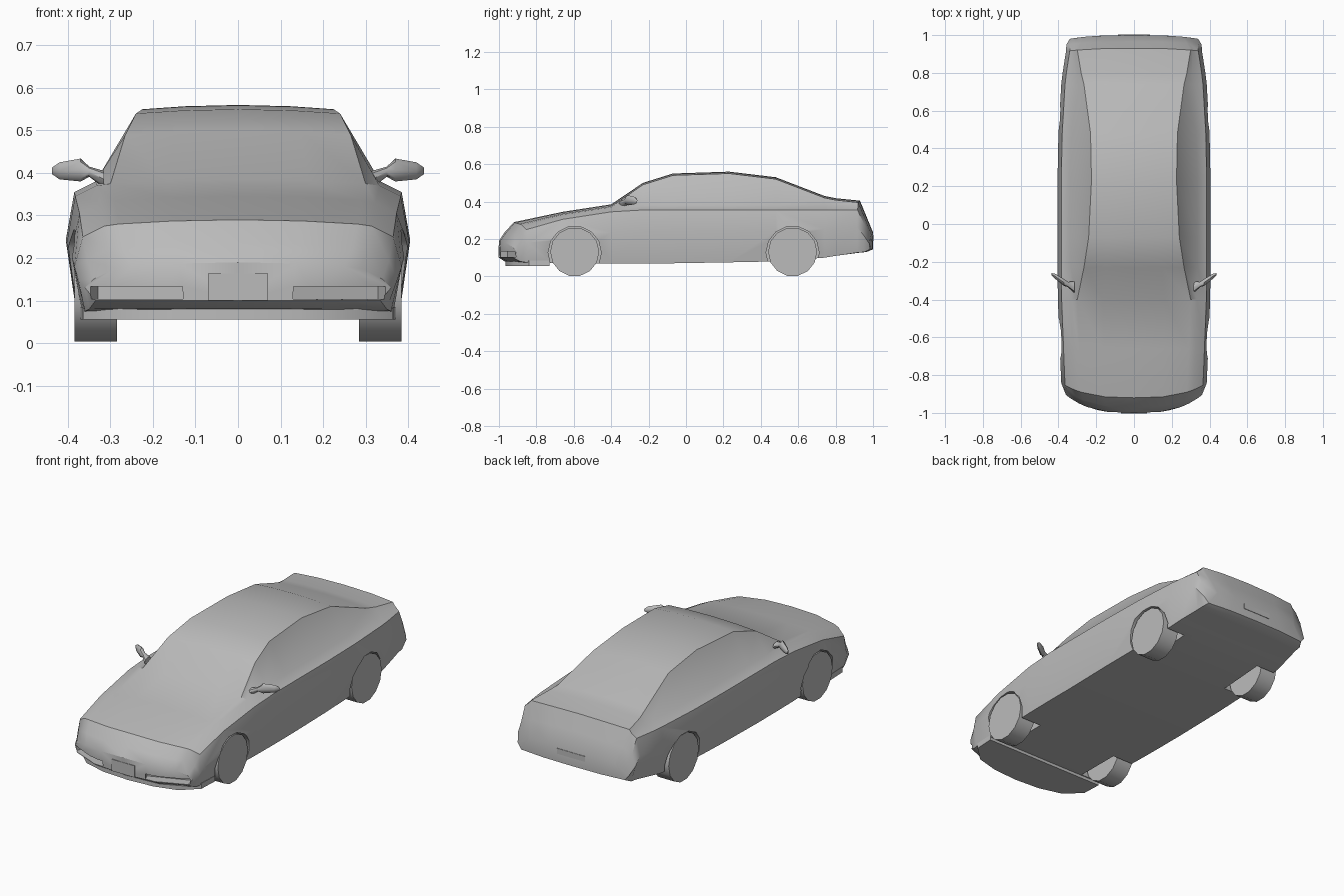
import bpy, bmesh, math
from mathutils import Matrix

old = bpy.data.objects.get("Cube")
if old:
    bpy.data.objects.remove(old, do_unlink=True)

COLOUR = (0.5, 0.5, 0.5, 1)
grey = bpy.data.materials.new("plain grey")
grey.use_nodes = True
grey.diffuse_color = COLOUR
grey.node_tree.nodes["Principled BSDF"].inputs["Base Color"].default_value = COLOUR


def finish(name, bm, smooth=True):
    """Turn a bmesh into a named grey object."""
    bmesh.ops.recalc_face_normals(bm, faces=bm.faces)
    mesh = bpy.data.meshes.new(name)
    bm.to_mesh(mesh)
    bm.free()
    mesh.materials.append(grey)
    for poly in mesh.polygons:
        poly.use_smooth = smooth
    obj = bpy.data.objects.new(name, mesh)
    bpy.context.collection.objects.link(obj)
    return obj


def sharpen(obj, degrees=35):
    bpy.ops.object.select_all(action='DESELECT')
    obj.select_set(True)
    bpy.context.view_layer.objects.active = obj
    bpy.ops.object.shade_smooth_by_angle(angle=math.radians(degrees))


def loft(bm, rings):
    """Skin a list of closed point rings; returns the vertex rings."""
    rows = [[bm.verts.new(p) for p in ring] for ring in rings]
    n = len(rows[0])
    for a, b in zip(rows, rows[1:]):
        for i in range(n):
            j = (i + 1) % n
            bm.faces.new((a[i], a[j], b[j], b[i]))
    return rows


def box(name, centre, size, turn=0.0):
    bm = bmesh.new()
    spot = Matrix.Translation(centre) @ Matrix.Rotation(turn, 4, 'Z')
    bmesh.ops.create_cube(bm, size=1, matrix=spot @ Matrix.Diagonal((*size, 1)))
    return finish(name, bm, False)


def drum(name, centre, radius, width, sides):
    """Cylinder lying along x."""
    bm = bmesh.new()
    spot = Matrix.Translation(centre) @ Matrix.Rotation(math.pi / 2, 4, 'Y')
    bmesh.ops.create_cone(bm, cap_ends=True, segments=sides, radius1=radius,
                          radius2=radius, depth=width, matrix=spot)
    return finish(name, bm)


# Body stations: y, floor, top, half width, roof half width, plan bow
STATIONS = [
    (-1.0, .10, .19, .36, .25, .12),
    (-.97, .08, .235, .375, .27, .115),
    (-.92, .075, .29, .385, .28, .08),
    (-.66, .07, .345, .393, .29, 0),
    (-.4, .07, .385, .403, .3, 0),
    (-.23, .07, .5, .405, .265, 0),
    (-.07, .07, .55, .405, .24, 0),
    (.23, .075, .56, .405, .225, 0),
    (.48, .08, .53, .4, .23, 0),
    (.74, .1, .43, .385, .265, 0),
    (.8, .11, .418, .378, .28, 0),
    (.93, .127, .405, .36, .3, -.02),
    (.965, .13, .32, .358, .28, -.02),
    (1.0, .145, .235, .34, .26, -.03),
]


def section(y, floor, top, w, roof, bow):
    belt = min(.355, top - .04)
    sill = w - .025
    half = [(0, floor), (sill * .55, floor), (sill, floor),
            (w, floor + .6 * (belt - floor)), (w - .02, belt),
            (max(w - .07, roof + .01), belt + .025),
            (roof, top - .01), (roof * .55, top - .003), (0, top)]
    ring = half + [(-x, z) for x, z in half[-2:0:-1]]
    return [(x, y + bow * (abs(x) / .39) ** 3, z) for x, z in ring]


bm = bmesh.new()
rows = loft(bm, [section(*s) for s in STATIONS])
for row in (rows[0], rows[-1]):
    for quad in ((0, 1, 7, 8), (1, 2, 6, 7), (2, 3, 5, 6), (3, 4, 5)):
        bm.faces.new([row[i] for i in quad])
        bm.faces.new([row[-i % 16] for i in quad])
body = finish("body", bm)

# Wheels, wheel arches and bumper intakes
cutters = []
for side, tag in ((1, "left"), (-1, "right")):
    for y, end in ((-.595, "front"), (.57, "rear")):
        wheel = drum(f"{end}_{tag}_wheel", (side * .335, y, .131), .131, .1, 14)
        sharpen(wheel)
        cutters.append(drum(f"{end}_{tag}_arch_cutter", (side * .36, y, .127),
                            .142, .22, 14))
    cutters.append(box(f"{tag}_intake_cutter", (side * .235, -.945, .118),
                       (.23, .07, .03), side * .38))

for cutter in cutters:
    cut = body.modifiers.new(cutter.name, 'BOOLEAN')
    cut.operation = 'DIFFERENCE'
    cut.solver = 'EXACT'
    cut.object = cutter
    cutter.hide_render = True
bpy.context.view_layer.update()
cut_mesh = bpy.data.meshes.new_from_object(
    body.evaluated_get(bpy.context.evaluated_depsgraph_get()))
body.modifiers.clear()
body.data = cut_mesh
for cutter in cutters:
    bpy.data.objects.remove(cutter, do_unlink=True)
sharpen(body)

# Front lip under the bumper
bm = bmesh.new()
plan = [(0, -.965), (.15, -.955), (.28, -.92), (.365, -.84), (.37, -.73)]
plan += [(-x, y) for x, y in plan[:0:-1]]
rows = loft(bm, [[(x, y, z) for x, y in plan] for z in (.055, .085)])
for row in rows:
    bm.faces.new(row)
sharpen(finish("front_lip", bm))

# Number plates, left blank
box("front_plate", (0, -.998, .132), (.14, .008, .064))
box("rear_plate", (0, .998, .205), (.17, .008, .03))

# Door mirrors: x, y, z, half height, half thickness
MIRROR = [(.315, -.335, .385, .02, .03), (.35, -.32, .403, .012, .014),
          (.37, -.31, .407, .027, .018), (.42, -.275, .405, .02, .013),
          (.437, -.265, .405, .008, .005)]
for side, tag in ((1, "left"), (-1, "right")):
    bm = bmesh.new()
    rings = []
    for x, y, z, high, thick in MIRROR:
        angles = [math.tau * k / 8 for k in range(8)]
        rings.append([(side * x, y + thick * math.cos(a), z + high * math.sin(a))
                      for a in angles])
    rows = loft(bm, rings)
    bm.faces.new(rows[0])
    bm.faces.new(rows[-1])
    sharpen(finish(f"{tag}_mirror", bm), 50)
